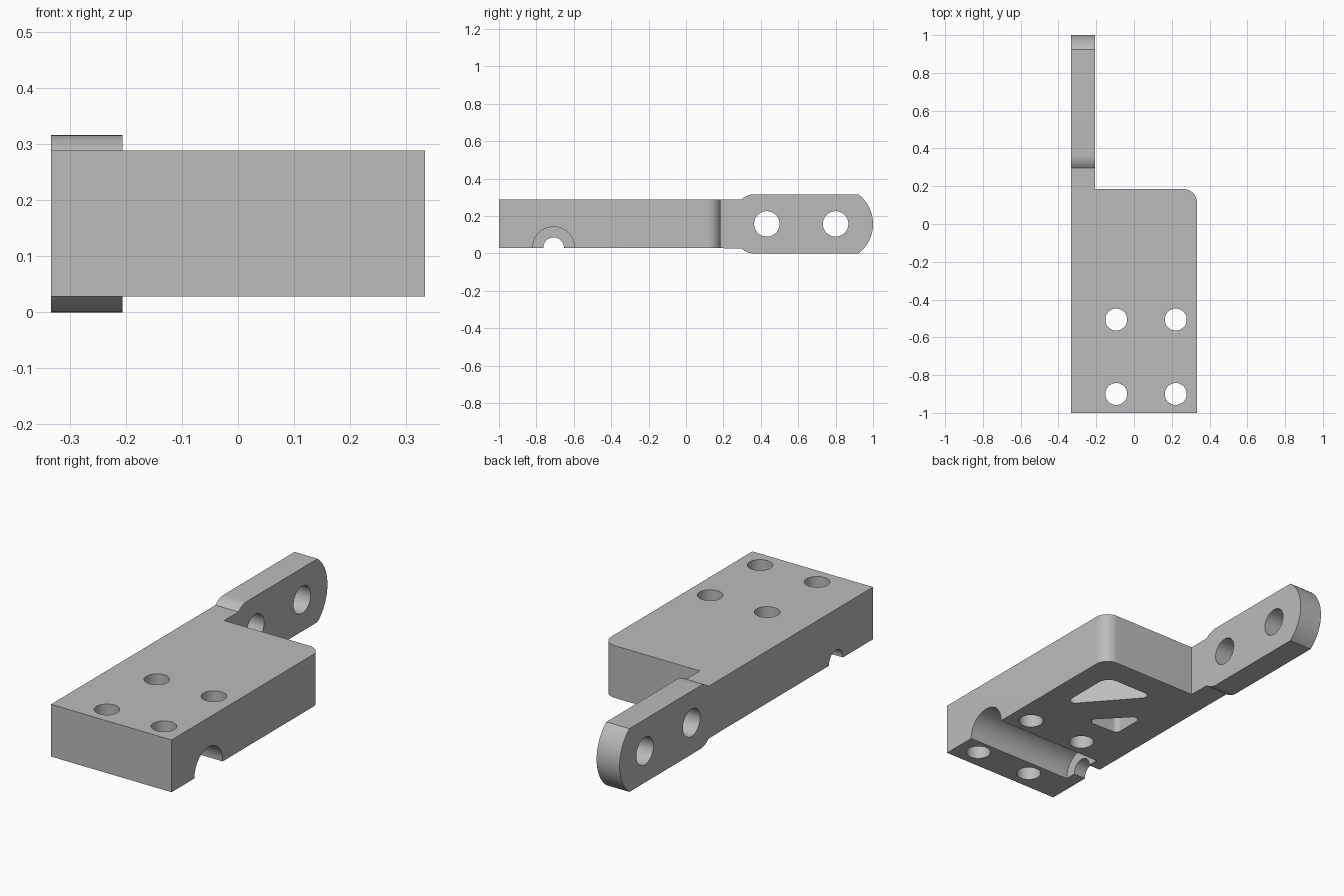
import bpy
import bmesh
from math import sin, cos, tau, sqrt, pi, asin
from mathutils import Vector

cube = bpy.data.objects.get("Cube")
if cube:
    bpy.data.objects.remove(cube, do_unlink=True)

metal = bpy.data.materials.new("plain grey metal")
metal.use_nodes = True
grey = (0.5, 0.5, 0.5, 1)
metal.diffuse_color = grey
metal.node_tree.nodes["Principled BSDF"].inputs["Base Color"].default_value = grey

X = 0.333                    # half width
BOTTOM, TOP = 0.028, 0.289   # body heights
ARM_INNER = -0.206           # inner face of the arm
BACK = 0.185                 # back face of the body
MID = 0.158                  # arm centre height


def prism(name, points, axis, low, high):
    """Extrude a flat outline along z (points are x, y) or x (points are y, z)."""
    bm = bmesh.new()
    place = (lambda p: (p[0], p[1], low)) if axis == "z" else (lambda p: (low, p[0], p[1]))
    face = bm.faces.new([bm.verts.new(place(p)) for p in points])
    made = bmesh.ops.extrude_face_region(bm, geom=[face])
    step = Vector((0, 0, high - low)) if axis == "z" else Vector((high - low, 0, 0))
    bmesh.ops.translate(bm, vec=step, verts=[v for v in made["geom"] if isinstance(v, bmesh.types.BMVert)])
    bmesh.ops.recalc_face_normals(bm, faces=bm.faces)
    mesh = bpy.data.meshes.new(name)
    bm.to_mesh(mesh)
    bm.free()
    mesh.materials.append(metal)
    obj = bpy.data.objects.new(name, mesh)
    bpy.context.collection.objects.link(obj)
    return obj


def arc(cx, cy, r, start, end, steps):
    angles = [start + (end - start) * i / steps for i in range(steps + 1)]
    return [(cx + r * cos(a), cy + r * sin(a)) for a in angles]


def circle(cx, cy, r):
    return arc(cx, cy, r, 0, tau, 64)[:-1]


def wrap(circles, steps=96):
    """Outline of a tight band around several circles."""
    points = []
    for i in range(steps):
        c, s = cos(tau * i / steps), sin(tau * i / steps)
        x, y, r = max(circles, key=lambda k: k[0] * c + k[1] * s + k[2])
        points.append((x + r * c, y + r * s))
    return points


def combine(target, tool, operation):
    mod = target.modifiers.new(operation.lower(), "BOOLEAN")
    mod.operation = operation
    mod.solver = "EXACT"
    mod.object = tool
    bpy.context.view_layer.objects.active = target
    bpy.ops.object.modifier_apply(modifier=mod.name)
    bpy.data.objects.remove(tool, do_unlink=True)


# Body block with one rounded back corner
round_r = 0.07
outline = [(-X, -1), (X, -1)] + arc(X - round_r, BACK - round_r, round_r, 0, pi / 2, 12) + [(-X, BACK)]
bracket = prism("mounting_bracket", outline, "z", BOTTOM, TOP)

# Arm: narrow neck, curved shoulder, flat edge and rounded tip
half, tip_r, tip_y = MID, 0.2, 0.8
rise = half + BOTTOM - MID
lift = half - (TOP - MID)
run = 0.068
shoulder_r = (run ** 2 + lift ** 2) / (2 * lift)
sweep = asin(run / shoulder_r)
shoulder = arc(0.365, MID + half - shoulder_r, shoulder_r, pi / 2 + sweep, pi / 2, 8)
tip = asin(half / tip_r)
upper = [(BACK, TOP)] + shoulder
lower = [(y, 2 * MID - z) for y, z in reversed(upper)]
lower[-1] = (BACK, BOTTOM)
arm = prism("arm", upper + arc(tip_y, MID, tip_r, tip, -tip, 24) + lower, "x", -X, ARM_INNER)
combine(bracket, arm, "UNION")

# Cross holes through the arm
for y in (0.432, tip_y):
    combine(bracket, prism("arm_hole", circle(y, MID, 0.068), "x", -0.5, 0), "DIFFERENCE")

# Four vertical bolt holes
for x in (-0.094, 0.221):
    for y in (-0.9, -0.506):
        combine(bracket, prism("bolt_hole", circle(x, y, 0.058), "z", -0.1, 0.5), "DIFFERENCE")

# Stepped half-round channel under the body
for radius, start in ((0.1115, -0.266), (0.055, -0.5)):
    combine(bracket, prism("channel", circle(-0.708, 0.031, radius), "x", start, 0.5), "DIFFERENCE")

# Two rounded triangular pockets in the underside
pockets = (
    [(0.15, -0.01, 0.06), (0.185, -0.22, 0.025), (-0.03, 0.025, 0.025)],
    [(-0.145, -0.305, 0.025), (-0.025, -0.31, 0.025), (-0.145, -0.185, 0.025)],
)
for corners in pockets:
    combine(bracket, prism("pocket", wrap(corners), "z", -0.1, 0.22), "DIFFERENCE")

# Smooth curved walls, crisp edges
bpy.ops.object.select_all(action="DESELECT")
bracket.select_set(True)
bpy.context.view_layer.objects.active = bracket
bpy.ops.object.shade_smooth_by_angle(angle=pi / 9)
